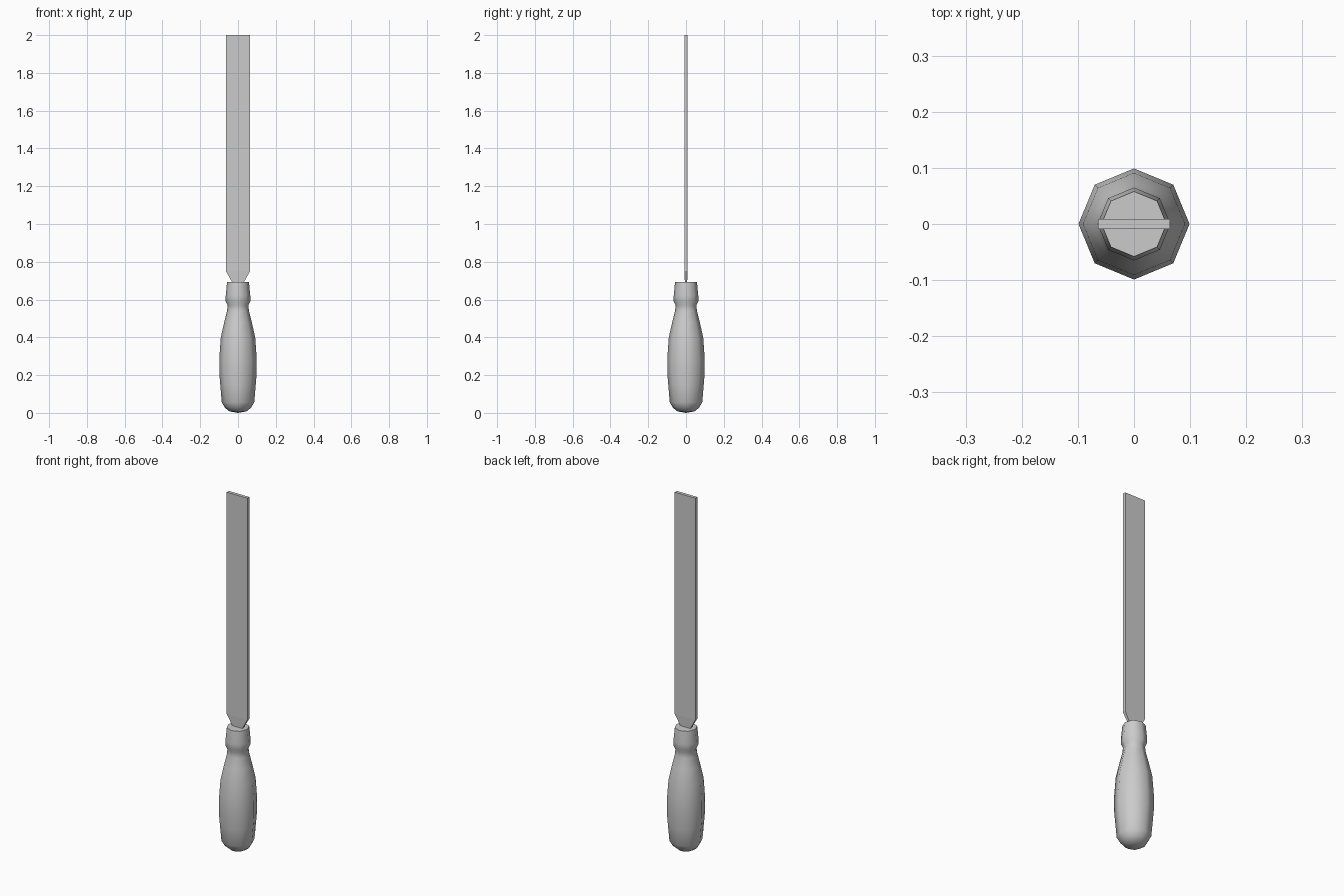
import bpy, bmesh, math

if "Cube" in bpy.data.objects:
    bpy.data.objects.remove(bpy.data.objects["Cube"])


def finish(name, bm):
    bmesh.ops.recalc_face_normals(bm, faces=bm.faces[:])
    mesh = bpy.data.meshes.new(name)
    bm.to_mesh(mesh)
    bm.free()
    obj = bpy.data.objects.new(name, mesh)
    bpy.context.collection.objects.link(obj)
    return obj


def bridge(bm, a, b):
    n = len(a)
    for i in range(n):
        bm.faces.new((a[i], a[(i + 1) % n], b[(i + 1) % n], b[i]))


# Handle: eight-sided turned profile (radius, height) with ferrule collar
profile = [(0.045, 0.008), (0.068, 0.026), (0.086, 0.056), (0.094, 0.15),
           (0.099, 0.21), (0.099, 0.29), (0.091, 0.40), (0.073, 0.48),
           (0.058, 0.54), (0.055, 0.57), (0.065, 0.59), (0.065, 0.62),
           (0.058, 0.692)]
SIDES = 8
bm = bmesh.new()
rings = [[bm.verts.new((r * math.cos(math.tau * i / SIDES),
                        r * math.sin(math.tau * i / SIDES), z))
          for i in range(SIDES)] for r, z in profile]
for a, b in zip(rings, rings[1:]):
    bridge(bm, a, b)
bm.faces.new(rings[-1])
tip = bm.verts.new((0, 0, 0))
for i in range(SIDES):
    bm.faces.new((tip, rings[0][(i + 1) % SIDES], rings[0][i]))
handle = finish("handle", bm)
bpy.context.view_layer.objects.active = handle
handle.select_set(True)
bpy.ops.object.shade_smooth_by_angle(angle=math.radians(50))

# Blade: flat bar narrowing to the tang (half width, half thickness, height)
sections = [(0.030, 0.006, 0.690), (0.064, 0.009, 0.75), (0.064, 0.009, 2.0)]
bm = bmesh.new()
rings = [[bm.verts.new((sx * w, sy * t, z))
          for sx, sy in ((-1, -1), (1, -1), (1, 1), (-1, 1))]
         for w, t, z in sections]
for a, b in zip(rings, rings[1:]):
    bridge(bm, a, b)
bm.faces.new(rings[0])
bm.faces.new(rings[-1])
finish("blade", bm)
